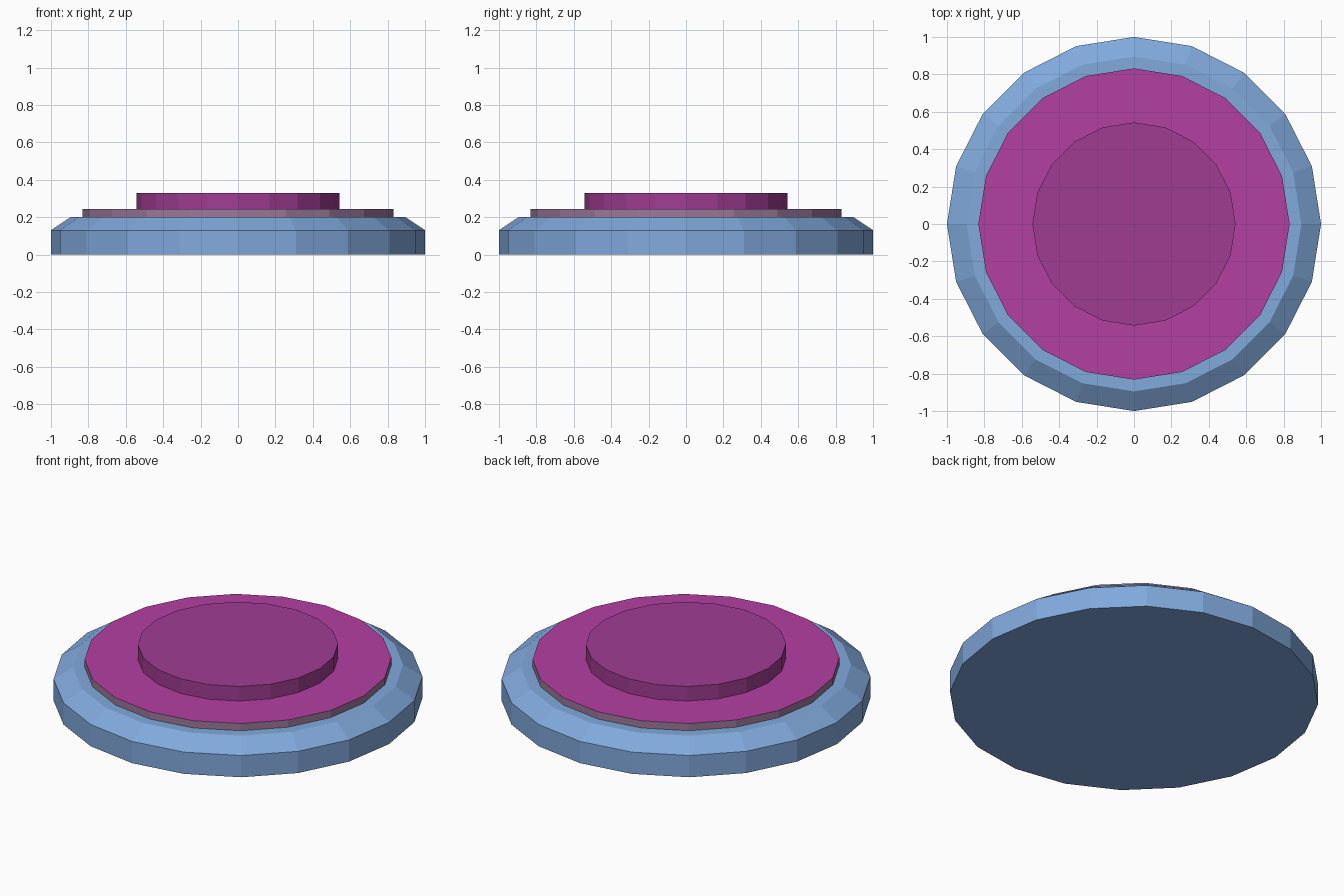
import bpy, bmesh
from math import cos, sin, tau

if "Cube" in bpy.data.objects:
    bpy.data.objects.remove(bpy.data.objects["Cube"])

SIDES = 20


def material(name, color):
    m = bpy.data.materials.new(name)
    m.diffuse_color = (*color, 1)
    m.use_nodes = True
    m.node_tree.nodes["Principled BSDF"].inputs["Base Color"].default_value = m.diffuse_color
    return m


def turned(name, profile, side_mat, top_mat=None):
    """Closed 20-sided solid from (radius, z) rings, bottom to top."""
    bm = bmesh.new()
    rings = [[bm.verts.new((r * cos(tau * i / SIDES), r * sin(tau * i / SIDES), z))
              for i in range(SIDES)] for r, z in profile]
    for lo, hi in zip(rings, rings[1:]):
        for i in range(SIDES):
            j = (i + 1) % SIDES
            bm.faces.new((lo[i], lo[j], hi[j], hi[i]))
    bm.faces.new(rings[0][::-1])
    top = bm.faces.new(rings[-1])
    mesh = bpy.data.meshes.new(name)
    mesh.materials.append(side_mat)
    if top_mat:
        mesh.materials.append(top_mat)
        top.material_index = 1
    bm.to_mesh(mesh)
    bm.free()
    ob = bpy.data.objects.new(name, mesh)
    bpy.context.collection.objects.link(ob)
    return ob


blue = material("blue", (0.22, 0.40, 0.72))
mauve = material("mauve", (0.33, 0.19, 0.33))
magenta = material("magenta", (0.45, 0.05, 0.36))
purple = material("purple", (0.35, 0.045, 0.29))

# Chamfered base, thin trim plate, raised button
turned("base", [(1.0, 0), (1.0, 0.13), (0.895, 0.2)], blue)
turned("trim_plate", [(0.832, 0.2), (0.832, 0.243)], mauve, magenta)
turned("button", [(0.543, 0.243), (0.543, 0.33)], purple)
